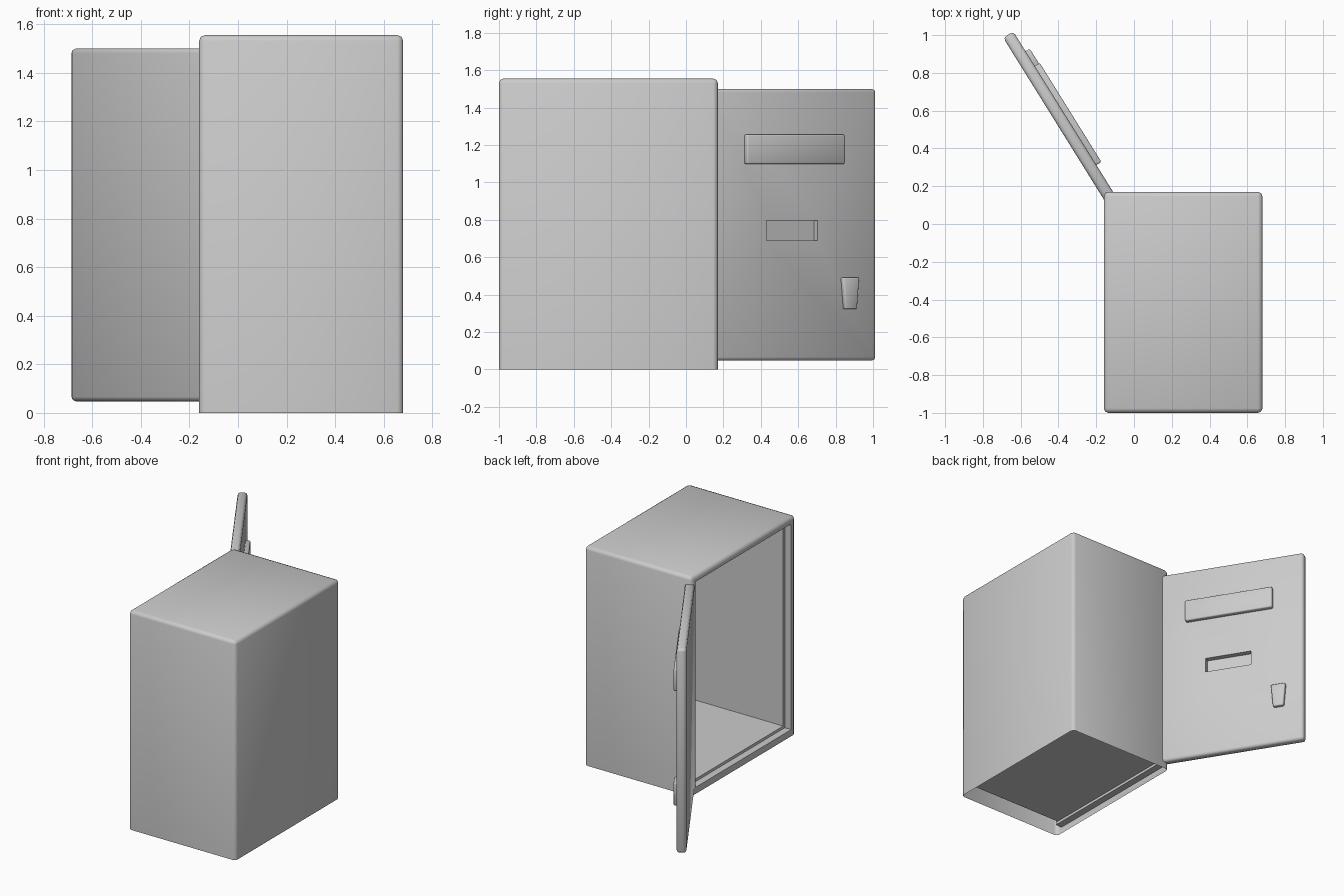
import bpy, bmesh
from math import radians
from mathutils import Matrix

if "Cube" in bpy.data.objects:
    bpy.data.objects.remove(bpy.data.objects["Cube"])


def box_bm(lo, hi):
    bm = bmesh.new()
    bmesh.ops.create_cube(bm, size=1)
    for v in bm.verts:
        v.co = [(a + b) / 2 + c * (b - a) for a, b, c in zip(lo, hi, v.co)]
    return bm


def finish(bm, name, matrix=None):
    bmesh.ops.recalc_face_normals(bm, faces=bm.faces)
    me = bpy.data.meshes.new(name)
    bm.to_mesh(me)
    bm.free()
    ob = bpy.data.objects.new(name, me)
    bpy.context.collection.objects.link(ob)
    if matrix:
        ob.matrix_world = matrix
    return ob


def smooth(ob):
    bpy.ops.object.select_all(action='DESELECT')
    ob.select_set(True)
    bpy.context.view_layer.objects.active = ob
    bpy.ops.object.shade_smooth_by_angle(angle=radians(50))


# Cabinet shell: rounded except at the open bottom
Y0, Y1, TOP, FACE = -1.0, 0.17, 1.555, -0.16
bm = box_bm((FACE, Y0, 0), (0.68, Y1, TOP))
edges = [e for e in bm.edges if max(v.co.z for v in e.verts) > 0.1]
bmesh.ops.bevel(bm, geom=edges, offset=0.024, segments=2, profile=0.5, affect='EDGES')
bottom = [f for f in bm.faces if all(v.co.z < 0.001 for v in f.verts)]
bmesh.ops.delete(bm, geom=bottom, context='FACES_ONLY')

# Stepped pocket sunk into the -x face: (depth x, margin from outside)
front = min(bm.faces, key=lambda f: f.calc_center_median().x)
for x, m in ((FACE, 0.047), (-0.11, 0.047), (-0.11, 0.066), (0.63, 0.066)):
    bmesh.ops.inset_individual(bm, faces=[front], thickness=0.01)
    mid = front.calc_center_median()
    for v in front.verts:
        v.co = (x,
                Y0 + m if v.co.y < mid.y else Y1 - m,
                m if v.co.z < mid.z else TOP - m)
smooth(finish(bm, "cabinet"))

# Door frame of reference: local x runs away from the hinge, -y is outward
SWING = Matrix.Rotation(radians(121.9), 4, 'Z')


def door_part(name, lo, hi, bevel=0.0, taper=1.0):
    bm = box_bm(lo, hi)
    mid = (lo[0] + hi[0]) / 2
    for v in bm.verts:
        if v.co.z < (lo[2] + hi[2]) / 2:
            v.co.x = mid + (v.co.x - mid) * taper
    if bevel:
        bmesh.ops.bevel(bm, geom=bm.edges[:], offset=bevel, segments=2,
                        profile=0.5, affect='EDGES')
    return finish(bm, name, SWING)


# Door slab with a sunken slot
door = door_part("door", (0.14, 0.004, 0.047), (1.203, 0.067, 1.5), 0.019)
slot = door_part("slot_cutter", (0.508, -0.1, 0.69), (0.832, 0.042, 0.795))
cut = door.modifiers.new("slot", 'BOOLEAN')
cut.object = slot
cut.operation = 'DIFFERENCE'
cut.solver = 'EXACT'
slot.hide_render = True
slot.hide_viewport = False
slot.display_type = 'WIRE'
bpy.context.view_layer.update()
bpy.context.view_layer.objects.active = door
bpy.ops.object.modifier_apply(modifier=cut.name)
bpy.data.objects.remove(slot)
smooth(door)

# Raised display panel and tapered latch
smooth(door_part("display_panel", (0.37, -0.027, 1.098), (0.987, 0.015, 1.255), 0.008))
smooth(door_part("latch", (0.978, -0.022, 0.322), (1.08, 0.015, 0.492), 0.008, 0.72))
